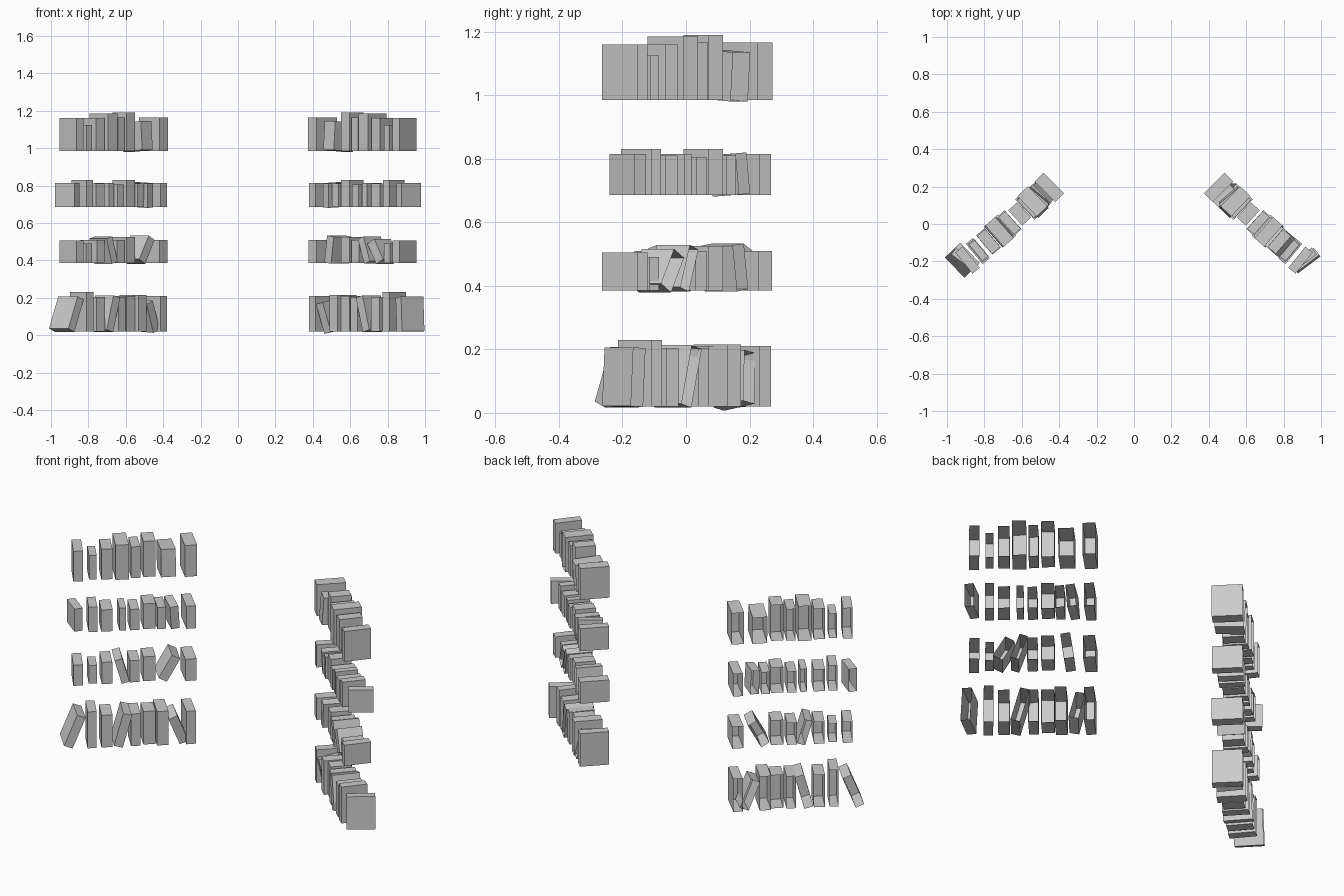
import bpy
import bmesh
from math import radians
from mathutils import Matrix, Vector

# Two diagonal blocks of books standing on four (invisible) shelf levels.
# Each book is a shell that is open at the back.
INNER = Vector((-0.452, 0.195))   # centre of the inner end book, left block
OUTER = Vector((-0.890, -0.193))  # centre of the outer end book, left block

# each book: (position 0 inner..1 outer, thickness, depth, height)
ROWS = [
    (0.02, [(1.035, .048, .15, .185), (.876, .048, .14, .21), (.743, .058, .135, .185),
            (.602, .048, .15, .19), (.487, .05, .135, .185), (.363, .065, .11, .19),
            (.25, .06, .15, .195), (.11, .05, .13, .165), (0, .05, .155, .19)]),
    (0.385, [(1, .05, .145, .12), (.867, .043, .11, .105), (.743, .055, .135, .125),
             (.61, .042, .14, .14), (.496, .052, .125, .125), (.363, .065, .11, .14),
             (.19, .05, .14, .145), (0, .06, .155, .125)]),
    (0.685, [(1.01, .045, .13, .13), (.867, .045, .125, .145), (.743, .06, .125, .125),
             (.602, .035, .12, .13), (.496, .048, .125, .12), (.363, .065, .11, .145),
             (.257, .045, .13, .125), (.15, .045, .13, .13), (0, .05, .155, .13)]),
    (0.985, [(1, .05, .145, .175), (.867, .04, .115, .14), (.743, .058, .125, .175),
             (.61, .07, .15, .2), (.487, .048, .125, .18), (.363, .065, .11, .205),
             (.2, .078, .15, .155), (0, .065, .155, .18)]),
]

# leaning or turned books: (row, index) -> (lean inward, extra turn, pitch, shift back)
LEFT = {(0, 0): (22, 5, 0, .018), (0, 3): (15, 0, 0, 0), (0, 7): (-22, 0, 4, 0),
        (1, 3): (-16, 0, 0, 0), (1, 6): (29, 0, 0, 0),
        (2, 0): (0, 14, 0, .022), (2, 7): (-4, 5, 3, 0), (3, 6): (0, 0, -4, 0)}
RIGHT = {(0, 0): (3, 14, 0, .018), (0, 3): (15, 0, 0, 0), (0, 7): (12, 0, 10, 0),
         (1, 2): (30, 0, 0, 0), (1, 3): (19, 0, 0, 0), (1, 6): (-8, 0, 0, 0),
         (2, 0): (0, 14, 0, .022), (2, 7): (-4, 5, 3, 0), (3, 6): (0, 0, -4, 0)}


def add_book(name, size, matrix):
    """A box without its back (+y) face, placed by a matrix."""
    bm = bmesh.new()
    bmesh.ops.create_cube(bm, size=1)
    back = [f for f in bm.faces if f.calc_center_median().y > 0.4]
    bmesh.ops.delete(bm, geom=back, context='FACES_ONLY')
    bm.transform(matrix @ Matrix.Diagonal((*size, 1)))
    mesh = bpy.data.meshes.new(name)
    bm.to_mesh(mesh)
    bm.free()
    bpy.context.collection.objects.link(bpy.data.objects.new(name, mesh))


for side, sign, poses in (("left", 1, LEFT), ("right", -1, RIGHT)):
    for r, (base, books) in enumerate(ROWS):
        for i, (u, thick, depth, height) in enumerate(books):
            lean, turn, pitch, shift = poses.get((r, i), (0, 0, 0, 0))
            p = INNER.lerp(OUTER, u)
            # the row bends slightly: outer books face more to the front
            yaw = 45 - 6 * u + turn
            m = (Matrix.Translation((sign * p.x, p.y, base + height / 2))
                 @ Matrix.Rotation(radians(sign * yaw), 4, 'Z')
                 @ Matrix.Translation((0, shift, 0))
                 @ Matrix.Rotation(radians(sign * lean), 4, 'Y')
                 @ Matrix.Rotation(radians(pitch), 4, 'X'))
            add_book(f"{side}_row{r + 1}_book{i + 1}", (thick, depth, height), m)
